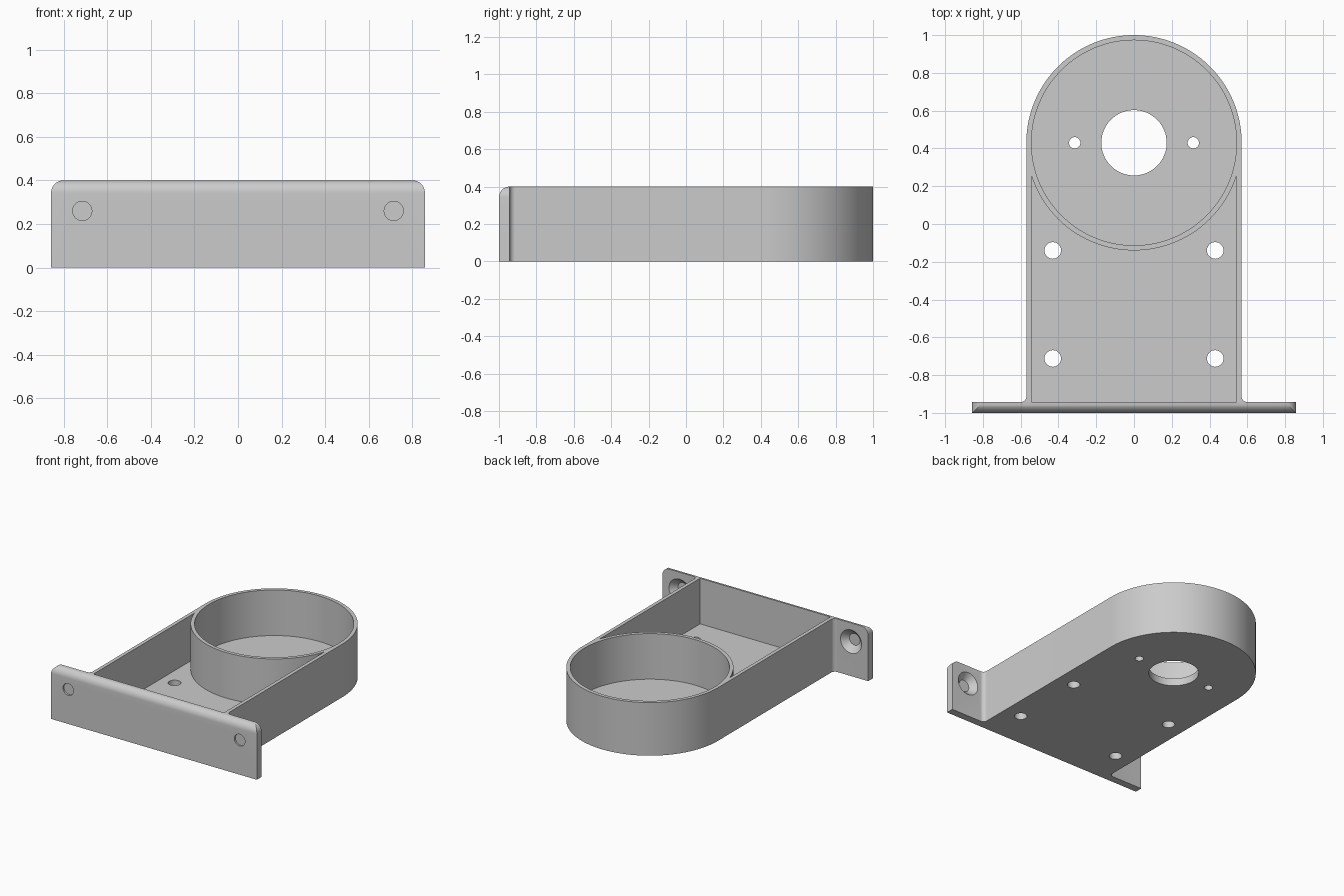
import bpy, bmesh
from math import cos, sin, pi, acos, radians
from mathutils import Matrix

old = bpy.data.objects.get("Cube")
if old:
    bpy.data.objects.remove(old, do_unlink=True)

# Main dimensions
H = 0.4            # overall height
FLOOR = 0.057      # floor and flange thickness
R_OUT, R_IN = 0.57, 0.543
CY = 0.43          # centre of the round well
FLANGE_X = 0.857
FLANGE_Y = -0.943  # back face of the flange
FILLET = 0.03

grey = bpy.data.materials.new("light grey")
grey.use_nodes = True
grey.diffuse_color = (0.6, 0.6, 0.6, 1)
grey.node_tree.nodes["Principled BSDF"].inputs["Base Color"].default_value = (0.6, 0.6, 0.6, 1)


def arc(cx, cy, r, a0, a1, n):
    return [(cx + r * cos(a0 + (a1 - a0) * i / n), cy + r * sin(a0 + (a1 - a0) * i / n))
            for i in range(n + 1)]


def make_object(name, bm):
    bmesh.ops.recalc_face_normals(bm, faces=bm.faces)
    mesh = bpy.data.meshes.new(name)
    bm.to_mesh(mesh)
    bm.free()
    mesh.materials.append(grey)
    ob = bpy.data.objects.new(name, mesh)
    bpy.context.collection.objects.link(ob)
    return ob


def prism(outline, z0, z1):
    bm = bmesh.new()
    face = bm.faces.new([bm.verts.new((x, y, z0)) for x, y in outline])
    side = bmesh.ops.extrude_face_region(bm, geom=[face])["geom"]
    verts = [v for v in side if isinstance(v, bmesh.types.BMVert)]
    bmesh.ops.translate(bm, verts=verts, vec=(0, 0, z1 - z0))
    return bm


def cut(target, cutter):
    cutter.hide_render = True
    mod = target.modifiers.new("cut", 'BOOLEAN')
    mod.operation, mod.solver, mod.object = 'DIFFERENCE', 'EXACT', cutter
    bpy.context.view_layer.objects.active = target
    bpy.ops.object.modifier_apply(modifier=mod.name)
    bpy.data.objects.remove(cutter, do_unlink=True)


def cut_round(target, x, y, r, z0, z1, n=32):
    cut(target, make_object("round_cutter", prism(arc(x, y, r, 0, 2 * pi, n)[:-1], z0, z1)))


# Outer body: flange, filleted junctions, straight sides and rounded end
fy = FLANGE_Y + FILLET
right_fillet = arc(R_OUT + FILLET, fy, FILLET, -pi / 2, -pi, 8)
left_fillet = [(-x, y) for x, y in reversed(right_fillet)]
outline = ([(-FLANGE_X, -1), (FLANGE_X, -1), (FLANGE_X, FLANGE_Y)] + right_fillet
           + arc(0, CY, R_OUT, 0, pi, 64) + left_fillet + [(-FLANGE_X, FLANGE_Y)])
bm = prism(outline, 0, H)

# Rounded upper corners of the flange
corners = [e for e in bm.edges
           if all(abs(v.co.x) > FLANGE_X - 0.001 and v.co.z > H - 0.001 for v in e.verts)]
bmesh.ops.bevel(bm, geom=corners, offset=0.057, segments=10, profile=0.5, affect='EDGES')
bracket = make_object("mounting_bracket", bm)

# Round well
cut_round(bracket, 0, CY, R_IN, FLOOR, H + 0.1, 128)

# Rectangular pocket that wraps around the well wall
a = acos(R_IN / R_OUT)
pocket = [(-R_IN, FLANGE_Y), (R_IN, FLANGE_Y)] + arc(0, CY, R_OUT, -a, a - pi, 64)
cut(bracket, make_object("pocket_cutter", prism(pocket, FLOOR, H + 0.1)))

# Floor holes: shaft opening, small screw holes and mounting holes
cut_round(bracket, 0, CY, 0.173, -0.1, 0.2, 64)
for s in (-1, 1):
    cut_round(bracket, s * 0.314, CY, 0.03, -0.1, 0.2)
    for y in (-0.14, -0.712):
        cut_round(bracket, s * 0.43, y, 0.044, -0.1, 0.2)

# Flange holes, countersunk from the back
for s in (-1, 1):
    for r_front, r_back, y0, y1 in ((0.044, 0.044, -1.1, -0.9), (0.044, 0.094, -0.987, -0.937)):
        bm = bmesh.new()
        bmesh.ops.create_cone(bm, cap_ends=True, segments=32, radius1=r_back, radius2=r_front,
                              depth=y1 - y0,
                              matrix=Matrix.Translation((s * 0.714, (y0 + y1) / 2, 0.26))
                              @ Matrix.Rotation(pi / 2, 4, 'X'))
        cut(bracket, make_object("screw_cutter", bm))

# Smooth the curved walls, keep the edges sharp
bpy.ops.object.select_all(action='DESELECT')
bracket.select_set(True)
bpy.context.view_layer.objects.active = bracket
bpy.ops.object.shade_smooth_by_angle(angle=radians(30))
